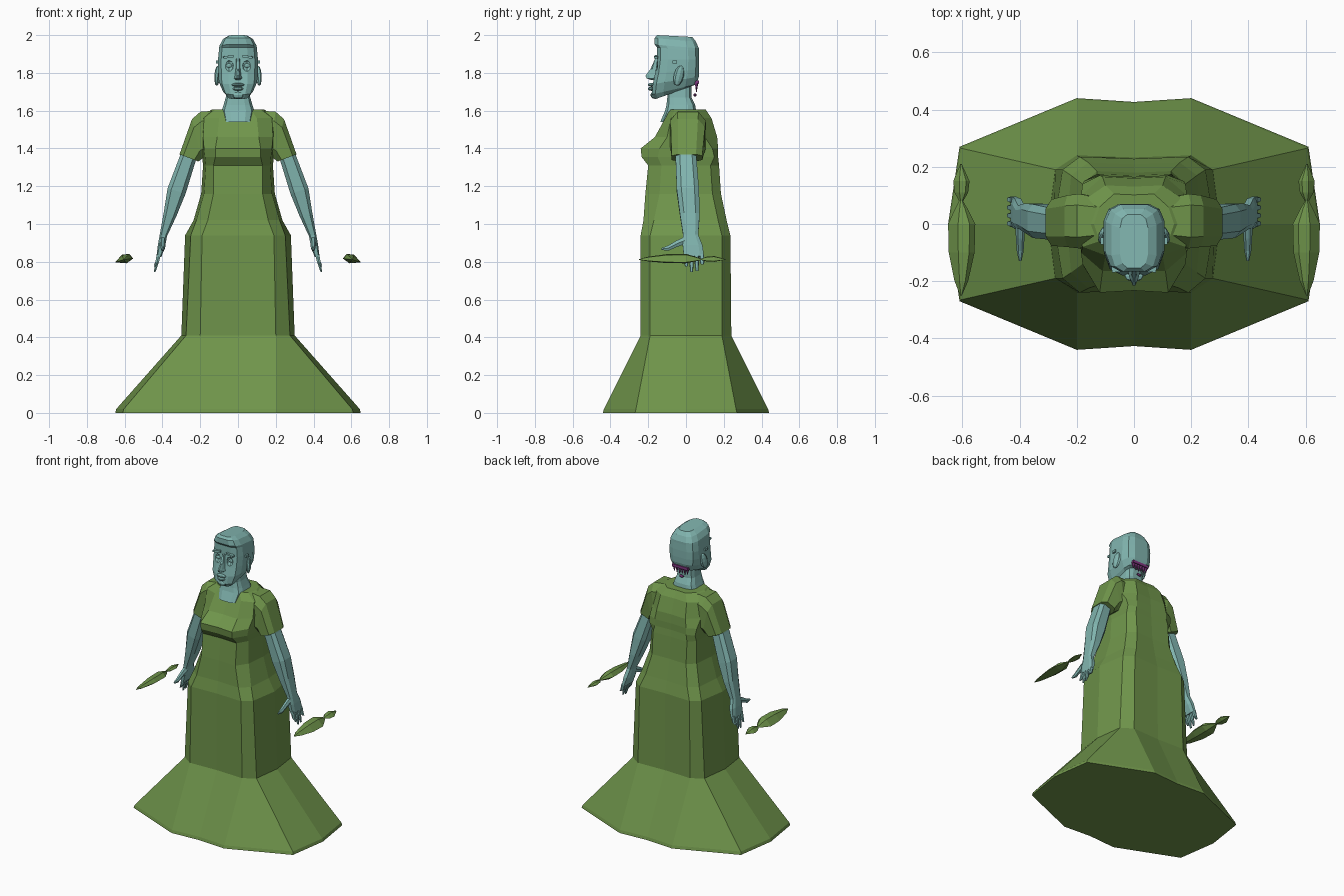
import bpy, bmesh
from math import cos, sin, pi, copysign
from mathutils import Vector, Matrix

if "Cube" in bpy.data.objects:
    bpy.data.objects.remove(bpy.data.objects["Cube"])


def material(name, rgb):
    m = bpy.data.materials.new(name)
    m.diffuse_color = (*rgb, 1)
    m.use_nodes = True
    m.node_tree.nodes["Principled BSDF"].inputs["Base Color"].default_value = m.diffuse_color
    return m


GREEN = material("dress_green", (0.16, 0.30, 0.07))
SKIN = material("skin_teal", (0.22, 0.46, 0.43))
PURPLE = material("hair_purple", (0.22, 0.04, 0.22))


def finish(name, bm, mat):
    bmesh.ops.recalc_face_normals(bm, faces=bm.faces)
    me = bpy.data.meshes.new(name)
    bm.to_mesh(me)
    bm.free()
    me.materials.append(mat)
    ob = bpy.data.objects.new(name, me)
    bpy.context.collection.objects.link(ob)
    return ob


def loft(name, rings, mat):
    """Skin a list of equal-length point rings and cap both ends."""
    bm = bmesh.new()
    vs = [[bm.verts.new(p) for p in r] for r in rings]
    n = len(vs[0])
    for a, b in zip(vs, vs[1:]):
        for i in range(n):
            j = (i + 1) % n
            bm.faces.new((a[i], a[j], b[j], b[i]))
    bm.faces.new(vs[0])
    bm.faces.new(vs[-1])
    return finish(name, bm, mat)


def box(name, loc, size, mat, rot=(0, 0, 0)):
    bm = bmesh.new()
    bmesh.ops.create_cube(bm, size=1)
    ob = finish(name, bm, mat)
    ob.location, ob.scale, ob.rotation_euler = loc, size, rot
    return ob


def blob(name, loc, scale, mat, rot=(0, 0, 0), seg=8):
    bm = bmesh.new()
    bmesh.ops.create_uvsphere(bm, u_segments=seg, v_segments=6, radius=1)
    ob = finish(name, bm, mat)
    ob.location, ob.scale, ob.rotation_euler = loc, scale, rot
    return ob


def sq(v, k):
    return copysign(abs(v) ** k, v)


def body_ring(zf, zb, w, f, b, n=12, k=0.55):
    """Boxy oval between front y=f and back y=b; z runs from zf to zb."""
    pts = []
    for i in range(n):
        t = 2 * pi * (i + 0.5) / n
        s = sq(sin(t), k) / sq(cos(pi / n), k) if n % 4 else sq(sin(t), k)
        u = max(0, min(1, (s + 1) / 2))
        pts.append((w * sq(cos(t), k), f + (b - f) * u, zf + (zb - zf) * u))
    return pts


def limb_ring(side, xo, zo, xi, zi, y, ry, n=8):
    """Slice of a limb between an outer and an inner point in the xz plane."""
    o, i = Vector((xo * side, y, zo)), Vector((xi * side, y, zi))
    c, h = (o + i) / 2, (o - i) / 2
    ts = [2 * pi * j / n + pi / n for j in range(n)]
    return [c + h * sq(cos(t), .6) + Vector((0, ry * sq(sin(t), .6), 0)) for t in ts]


# Dress: z, front flat x, front y, corner x, corner y, side x, back y
DRESS = [
    (0.00, .20, -.44, .61, .27, .65, .44),
    (0.02, .20, -.435, .605, .265, .645, .435),
    (0.41, .20, -.24, .275, .19, .30, .24),
    (0.94, .19, -.24, .25, .19, .28, .235),
    (1.02, .16, -.225, .22, .17, .235, .215),
    (1.16, .13, -.215, .18, .14, .195, .185),
    (1.31, .13, -.20, .17, .13, .185, .175),
    (1.355, .12, -.235, .175, .15, .19, .17),
    (1.40, .12, -.24, .18, .14, .19, .17),
    (1.46, .11, -.165, .185, .10, .195, .165),
    (1.56, .10, -.11, .18, .08, .21, .135),
    (1.605, .07, -.085, .12, .06, .14, .105),
]
rings = []
for z, fx, f, cx, cy, w, b in DRESS:
    half = [(fx, f), (cx, -cy), (w, 0), (cx, cy), (fx, b)]
    ring = [(0, f * .97)] + half + [(0, b * .97)] + [(-x, y) for x, y in reversed(half)]
    rings.append([(x, y, z) for x, y in ring])
loft("dress", rings, GREEN)

for s, tag in ((1, "left"), (-1, "right")):
    # Short sleeve
    loft(tag + "_sleeve", [limb_ring(s, *r) for r in (
        (.12, 1.605, .10, 1.38, .01, .085),
        (.20, 1.60, .16, 1.35, .01, .10),
        (.245, 1.56, .19, 1.34, .01, .095),
        (.312, 1.37, .208, 1.33, .005, .085))], GREEN)
    # Arm and palm
    loft(tag + "_arm", [limb_ring(s, *r) for r in (
        (.29, 1.43, .20, 1.40, 0, .058),
        (.31, 1.36, .22, 1.34, 0, .058),
        (.375, 1.19, .275, 1.16, .01, .062),
        (.395, 1.06, .325, 1.04, .02, .055),
        (.415, .945, .375, .935, .025, .042),
        (.425, .89, .385, .88, .035, .055),
        (.432, .83, .405, .825, .042, .056))], SKIN)
    # Fingers and thumb
    for i, tip in enumerate((.775, .745, .75, .785)):
        y = .0 + .028 * i
        loft(f"{tag}_finger_{i + 1}", [limb_ring(s, *r, 6) for r in (
            (.431, .84, .407, .838, y, .012),
            (.438, .80, .418, .797, y + .001, .012),
            (.445, tip, .437, tip, y + .002, .007))], SKIN)
    thumb = []
    for y, z, r in ((.01, .92, .024), (-.05, .895, .02), (-.095, .872, .016), (-.13, .868, .006)):
        thumb.append([(s * (.398 + .75 * r * cos(pi * j / 3)), y, z + r * sin(pi * j / 3))
                      for j in range(6)])
    loft(tag + "_thumb", thumb, SKIN)
    # Floating leaf-shaped piece beside the skirt
    sect = [(.65, .80), (.615, .84), (.575, .845), (.555, .82), (.59, .795)]
    leaf = []
    for y, k in ((-.25, .06), (-.2, .5), (-.1, .95), (0, 1), (.05, .5), (.08, .15),
                 (.11, .5), (.15, .6), (.21, .05)):
        leaf.append([(s * (.605 + (x - .605) * k), y, .812 + (z - .815) * k) for x, z in sect])
    loft(tag + "_floating_trim", leaf, GREEN)
    # Ear, ear stud, brow and eyelid
    blob(tag + "_ear", (s * .11, -.038, 1.785), (.014, .028, .055), SKIN, (-.25, 0, s * .3))
    box(tag + "_temple_stud", (s * .111, -.06, 1.858), (.012, .025, .016), SKIN)
    box(tag + "_brow", (s * .05, -.157, 1.885), (.055, .02, .012), SKIN, (0, s * .15, -s * .1))

# Neck and chest opening
loft("neck", [body_ring(z, z, w, f, b) for z, w, f, b in (
    (1.54, .075, -.138, .04), (1.60, .088, -.112, .055),
    (1.63, .078, -.105, .05), (1.67, .066, -.10, .03), (1.74, .06, -.10, .03))], SKIN)

# Head with tilted jaw and overhanging hairline
head = loft("head", [body_ring(*r) for r in (
    (1.66, 1.73, .06, -.165, .03),
    (1.685, 1.74, .08, -.183, .058),
    (1.74, 1.78, .103, -.178, .07),
    (1.80, 1.82, .107, -.165, .072),
    (1.87, 1.87, .108, -.155, .072),
    (1.935, 1.915, .102, -.155, .07),
    (1.95, 1.93, .10, -.168, .07),
    (1.985, 1.965, .08, -.168, .055),
    (2.00, 1.99, .05, -.155, .035))], SKIN)
# Carve the eye sockets, then set the eyes in them
for s in (1, -1):
    cut = blob("socket_cutter", (s * .048, -.172, 1.84), (.03, .03, .035), SKIN)
    cut.hide_render = True
    mod = head.modifiers.new("socket", "BOOLEAN")
    mod.operation, mod.object = "DIFFERENCE", cut
    bpy.context.view_layer.objects.active = head
    bpy.ops.object.modifier_apply(modifier=mod.name)
    bpy.data.objects.remove(cut)
    blob("left_eye" if s > 0 else "right_eye", (s * .048, -.14, 1.838), (.022, .014, .013), SKIN)

# Nose, lips and chin
nose = []
for z, w, y in ((1.875, .010, -.158), (1.82, .014, -.188), (1.785, .02, -.215),
                (1.77, .026, -.208), (1.763, .018, -.185)):
    nose.append([(-w, -.15, z), (-w * .6, (y - .17) / 2, z), (-w * .25, y, z),
                 (w * .25, y, z), (w * .6, (y - .17) / 2, z), (w, -.15, z)])
loft("nose", nose, SKIN)
blob("upper_lip", (0, -.182, 1.737), (.034, .02, .010), SKIN)
blob("lower_lip", (0, -.183, 1.716), (.028, .019, .011), SKIN)
blob("chin", (0, -.168, 1.683), (.035, .02, .02), SKIN)

# Purple hair fringe at the nape
box("hair_band", (0, .052, 1.752), (.12, .034, .018), PURPLE)
for i in range(6):
    bm = bmesh.new()
    bmesh.ops.create_cone(bm, cap_ends=True, segments=5, radius1=.002, radius2=.011,
                          depth=(.035, .05, .04, .055, .045, .035)[i])
    bmesh.ops.translate(bm, verts=bm.verts, vec=(-.05 + .02 * i, .055, 1.727))
    finish(f"hair_strand_{i + 1}", bm, PURPLE)
blob("hair_wisp", (0, .048, 1.683), (.018, .008, .009), PURPLE, seg=6)
